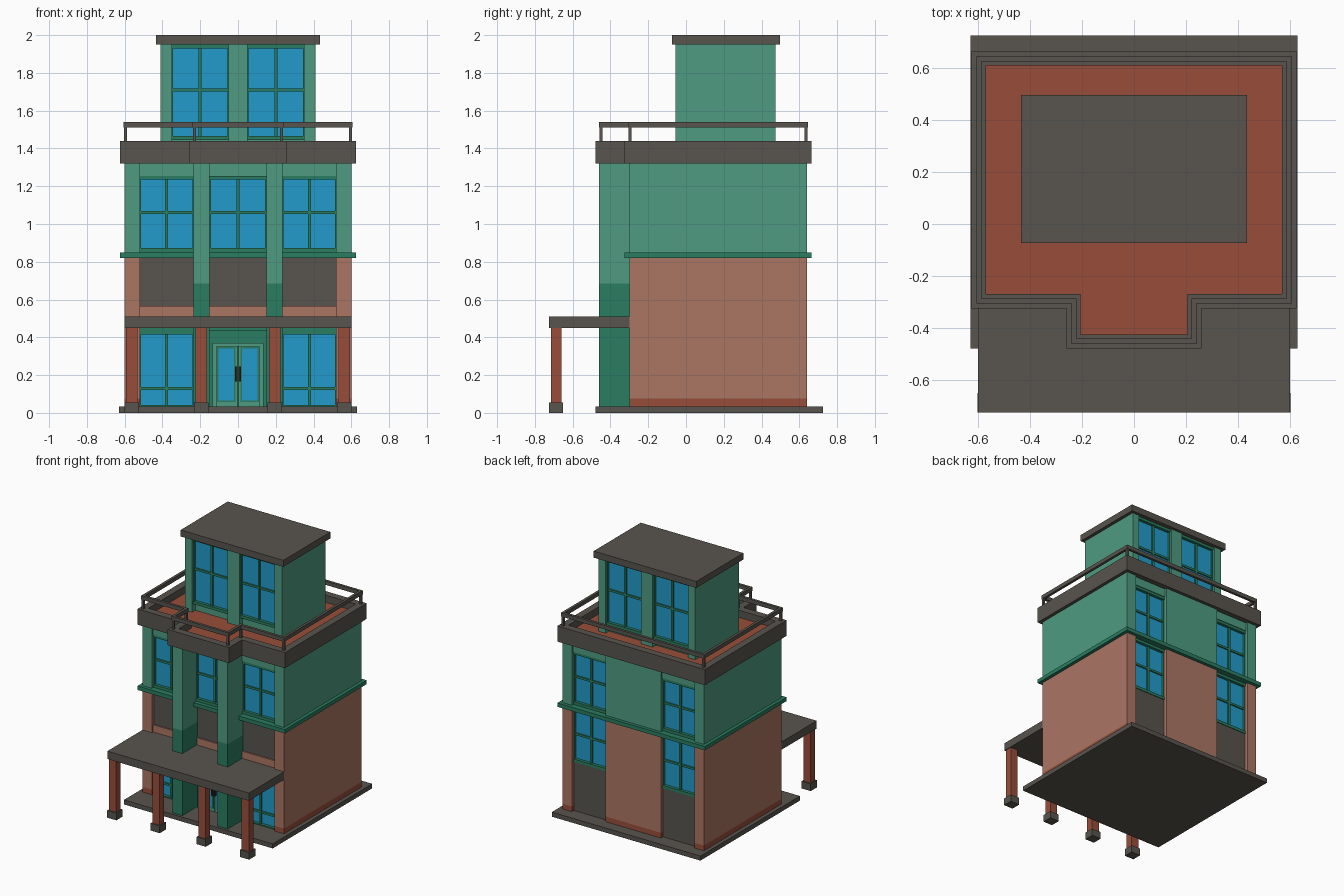
import bpy, bmesh

if "Cube" in bpy.data.objects:
    bpy.data.objects.remove(bpy.data.objects["Cube"])

# ---- flat colours
def mat(name, r, g, b):
    m = bpy.data.materials.new(name)
    m.diffuse_color = (r, g, b, 1)
    m.use_nodes = True
    m.node_tree.nodes["Principled BSDF"].inputs["Base Color"].default_value = m.diffuse_color
    return m

GREY = mat("dark_grey", 0.098, 0.089, 0.077)
GREEN = mat("light_green", 0.08, 0.33, 0.22)
DGREEN = mat("dark_green", 0.023, 0.205, 0.12)
BRICK = mat("light_brick", 0.41, 0.18, 0.127)
RED = mat("dark_red", 0.314, 0.076, 0.042)
BLUE = mat("glass_blue", 0.016, 0.33, 0.60)
BLACK = mat("black", 0.02, 0.015, 0.015)

def finish(name, bm, m):
    bmesh.ops.recalc_face_normals(bm, faces=bm.faces)
    me = bpy.data.meshes.new(name)
    bm.to_mesh(me)
    bm.free()
    me.materials.append(m)
    ob = bpy.data.objects.new(name, me)
    bpy.context.collection.objects.link(ob)
    return ob

def box(name, m, x0, x1, y0, y1, z0, z1):
    bm = bmesh.new()
    bmesh.ops.create_cube(bm, size=1)
    for v in bm.verts:
        v.co = (x1 if v.co.x > 0 else x0, y1 if v.co.y > 0 else y0, z1 if v.co.z > 0 else z0)
    return finish(name, bm, m)

def pair(name, m, x0, x1, *rest):
    box(name + "_right", m, x0, x1, *rest)
    box(name + "_left", m, -x1, -x0, *rest)

# T-shaped roof outline, grown outward by e
def outline(e):
    hx, yb, yf, bx, yp = 0.60 + e, 0.64 + e, -0.30 - e, 0.235 + e, -0.455 - e
    right = [(bx, yp), (bx, yf), (hx, yf), (hx, yb)]
    return right + [(-x, y) for x, y in reversed(right)]

def slab(name, m, e, z0, z1):
    bm = bmesh.new()
    f = bm.faces.new([bm.verts.new((x, y, z0)) for x, y in outline(e)])
    r = bmesh.ops.extrude_face_region(bm, geom=[f], use_keep_orig=True)
    for v in r["geom"]:
        if isinstance(v, bmesh.types.BMVert):
            v.co.z = z1
    return finish(name, bm, m)

def ring(name, m, e_out, e_in, z0, z1):
    bm = bmesh.new()
    loops = [[bm.verts.new((x, y, z)) for x, y in outline(e)]
             for e, z in ((e_out, z0), (e_out, z1), (e_in, z1), (e_in, z0))]
    for k in range(4):
        a, b = loops[k], loops[(k + 1) % 4]
        for i in range(8):
            j = (i + 1) % 8
            bm.faces.new((a[i], a[j], b[j], b[i]))
    return finish(name, bm, m)

# window set against a wall at y, facing d (-1 front, 1 back)
def window(name, x0, x1, z0, z1, y, d, zbar, top=0.02, bottom=0.022, side=0.006):
    def part(n, m, a, b, c, e, t):
        box(name + n, m, a, b, min(y, y + d * t), max(y, y + d * t), c, e)
    xm = (x0 + x1) / 2
    part("_glass", BLUE, x0, x1, z0, z1, 0.008)
    part("_frame_top", DGREEN, x0, x1, z1 - top, z1, 0.03)
    part("_frame_bottom", DGREEN, x0, x1, z0, z0 + bottom, 0.03)
    part("_frame_side_a", DGREEN, x0, x0 + side, z0 + bottom, z1 - top, 0.024)
    part("_frame_side_b", DGREEN, x1 - side, x1, z0 + bottom, z1 - top, 0.024)
    part("_mullion", DGREEN, xm - 0.008, xm + 0.008, z0 + bottom, z1 - top, 0.02)
    part("_crossbar", DGREEN, x0 + side, x1 - side, zbar - 0.008, zbar + 0.008, 0.018)

# ---- base and main body
box("base_slab", GREY, -0.63, 0.63, -0.48, 0.725, 0, 0.035)
box("lower_core", BRICK, -0.56, 0.56, -0.25, 0.59, 0.03, 0.83)
box("upper_core", GREEN, -0.56, 0.56, -0.25, 0.59, 0.83, 1.33)
for name, m, z0, z1 in (("plinth", RED, 0.035, 0.075), ("lower_wall", BRICK, 0.075, 0.82),
                        ("upper_wall", GREEN, 0.85, 1.32)):
    pair("side_" + name, m, 0.52, 0.60, -0.30, 0.64, z0, z1)
    box("back_" + name, m, -0.235, 0.235, 0.58, 0.64, z0, z1)
box("floor_ledge", DGREEN, -0.625, 0.625, -0.325, 0.665, 0.82, 0.85)

# ---- front pillars
pair("pillar_lower", DGREEN, 0.15, 0.235, -0.46, -0.24, 0.035, 0.685)
pair("pillar_upper", GREEN, 0.15, 0.235, -0.46, -0.24, 0.685, 1.32)

# ---- front facade infill
box("front_panel", GREY, -0.52, 0.52, -0.275, -0.24, 0.565, 0.82)
box("front_brick_strip", BRICK, -0.52, 0.52, -0.285, -0.24, 0.51, 0.565)
box("front_lintel", GREEN, -0.52, 0.52, -0.285, -0.24, 1.255, 1.32)
box("ground_lintel", DGREEN, -0.52, 0.52, -0.28, -0.24, 0.435, 0.45)

# ---- windows of the main body
for s, side in ((1, "right"), (-1, "left")):
    a, b = sorted((s * 0.235, s * 0.52))
    window("front_upper_window_" + side, a, b, 0.85, 1.255, -0.25, -1, 1.06)
    window("front_ground_window_" + side, a, b, 0.035, 0.435, -0.25, -1, 0.13, 0.02, 0.008)
    window("back_upper_window_" + side, a, b, 0.85, 1.255, 0.59, 1, 1.06)
    window("back_lower_window_" + side, a, b, 0.41, 0.82, 0.59, 1, 0.62)
    box("back_panel_" + side, GREY, a, b, 0.58, 0.615, 0.035, 0.41)
    box("back_lintel_" + side, GREEN, a, b, 0.58, 0.625, 1.255, 1.32)
window("front_upper_window_middle", -0.15, 0.15, 0.85, 1.255, -0.265, -1, 1.06)

# ---- entrance
box("door_wall", DGREEN, -0.15, 0.15, -0.27, -0.24, 0.035, 0.435)
pair("door_frame_side", GREEN, 0.115, 0.135, -0.295, -0.27, 0.035, 0.37)
box("door_frame_top", GREEN, -0.115, 0.115, -0.295, -0.27, 0.352, 0.37)
pair("door_leaf", GREEN, 0.002, 0.115, -0.28, -0.27, 0.035, 0.352)
pair("door_pane_trim", DGREEN, 0.012, 0.112, -0.284, -0.28, 0.058, 0.35)
pair("door_pane", BLUE, 0.02, 0.104, -0.288, -0.284, 0.066, 0.342)
pair("door_handle", BLACK, 0.002, 0.015, -0.305, -0.28, 0.165, 0.245)

# ---- canopy and posts
box("canopy", GREY, -0.60, 0.60, -0.725, -0.30, 0.45, 0.51)
box("canopy_back", GREY, -0.52, 0.52, -0.30, -0.24, 0.45, 0.51)
for i, x in enumerate((-0.563, -0.195, 0.195, 0.563)):
    box(f"canopy_post_{i}", RED, x - 0.031, x + 0.031, -0.715, -0.66, 0.055, 0.45)
    box(f"canopy_post_base_{i}", GREY, x - 0.039, x + 0.039, -0.725, -0.65, 0, 0.055)

# ---- roof terrace with parapet and railing
slab("roof_underside", GREY, 0.0, 1.32, 1.36)
slab("terrace_floor", RED, -0.02, 1.36, 1.385)
ring("parapet", GREY, 0.025, -0.03, 1.32, 1.44)
ring("railing", GREY, 0.006, -0.014, 1.51, 1.54)
for i, (x, y) in enumerate(outline(-0.004)):
    box(f"railing_post_{i}", GREY, x - 0.008, x + 0.008, y - 0.008, y + 0.008, 1.44, 1.51)

# ---- penthouse
box("penthouse_core", GREEN, -0.38, 0.38, -0.015, 0.435, 1.38, 1.95)
pair("penthouse_side", GREEN, 0.35, 0.41, -0.055, 0.475, 1.38, 1.95)
for name, d, y, y0, y1 in (("front", -1, -0.015, -0.055, -0.01), ("back", 1, 0.435, 0.43, 0.475)):
    box(f"penthouse_{name}_pier", GREEN, -0.05, 0.05, y0, y1, 1.38, 1.95)
    for s, side in ((1, "right"), (-1, "left")):
        a, b = sorted((s * 0.05, s * 0.35))
        window(f"penthouse_{name}_window_{side}", a, b, 1.445, 1.95, y, d, 1.71)
box("penthouse_roof", GREY, -0.435, 0.435, -0.073, 0.497, 1.95, 2.0)
